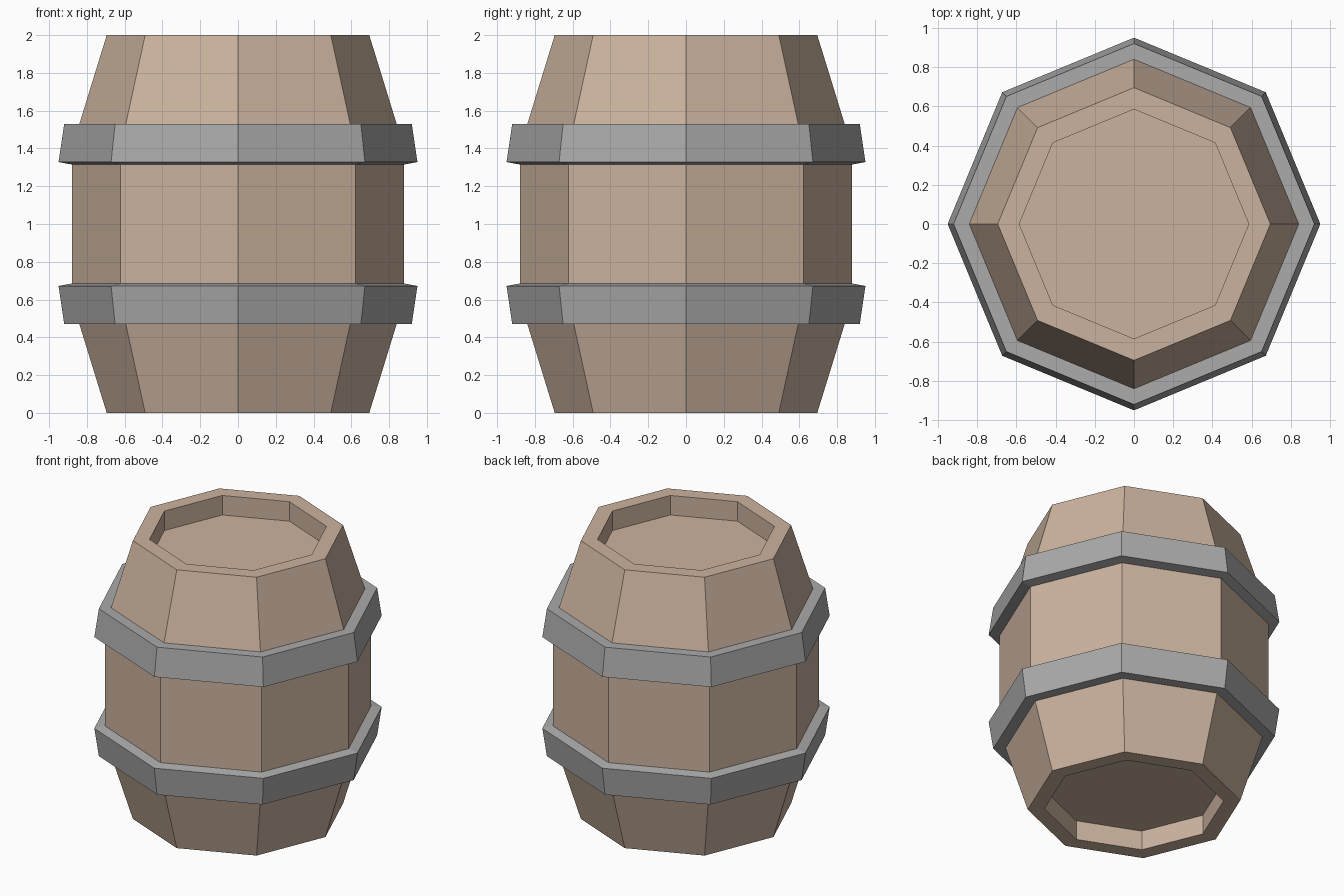
import bpy
import bmesh
from math import cos, sin, tau

cube = bpy.data.objects.get("Cube")
if cube:
    bpy.data.objects.remove(cube)

SIDES = 8


def make_material(name, rgb):
    mat = bpy.data.materials.new(name)
    mat.use_nodes = True
    mat.diffuse_color = (*rgb, 1)
    bsdf = next(n for n in mat.node_tree.nodes if n.type == 'BSDF_PRINCIPLED')
    bsdf.inputs["Base Color"].default_value = (*rgb, 1)
    bsdf.inputs["Roughness"].default_value = 0.8
    return mat


def lathe(name, profile, mat, closed):
    """Sweep a (radius, height) profile round z; cap the ends if it is open."""
    bm = bmesh.new()
    rings = [[bm.verts.new((r * cos(tau * i / SIDES), r * sin(tau * i / SIDES), z))
              for i in range(SIDES)] for r, z in profile]
    pairs = list(zip(rings, rings[1:]))
    if closed:
        pairs.append((rings[-1], rings[0]))
    else:
        bm.faces.new(rings[0])
        bm.faces.new(rings[-1])
    for low, high in pairs:
        for i in range(SIDES):
            j = (i + 1) % SIDES
            bm.faces.new((low[i], low[j], high[j], high[i]))
    bmesh.ops.recalc_face_normals(bm, faces=bm.faces)
    mesh = bpy.data.meshes.new(name)
    bm.to_mesh(mesh)
    bm.free()
    mesh.materials.append(mat)
    obj = bpy.data.objects.new(name, mesh)
    bpy.context.collection.objects.link(obj)
    return obj


wood = make_material("pale_wood", (0.60, 0.45, 0.345))
iron = make_material("grey_iron", (0.405, 0.405, 0.405))

# Barrel body with a recessed lid at each end
lower = [(0.585, 0.14), (0.585, 0), (0.695, 0), (0.88, 0.6)]
upper = [(r, 2 - z) for r, z in reversed(lower)]
lathe("barrel_body", lower + upper, wood, closed=False)

# Two mirrored hoops, wider towards the middle of the barrel
hoop = [(0.83, 0.47), (0.92, 0.47), (0.95, 0.672), (0.88, 0.685), (0.86, 0.685)]
lathe("lower_hoop", hoop, iron, closed=True)
lathe("upper_hoop", [(r, 2 - z) for r, z in hoop], iron, closed=True)
